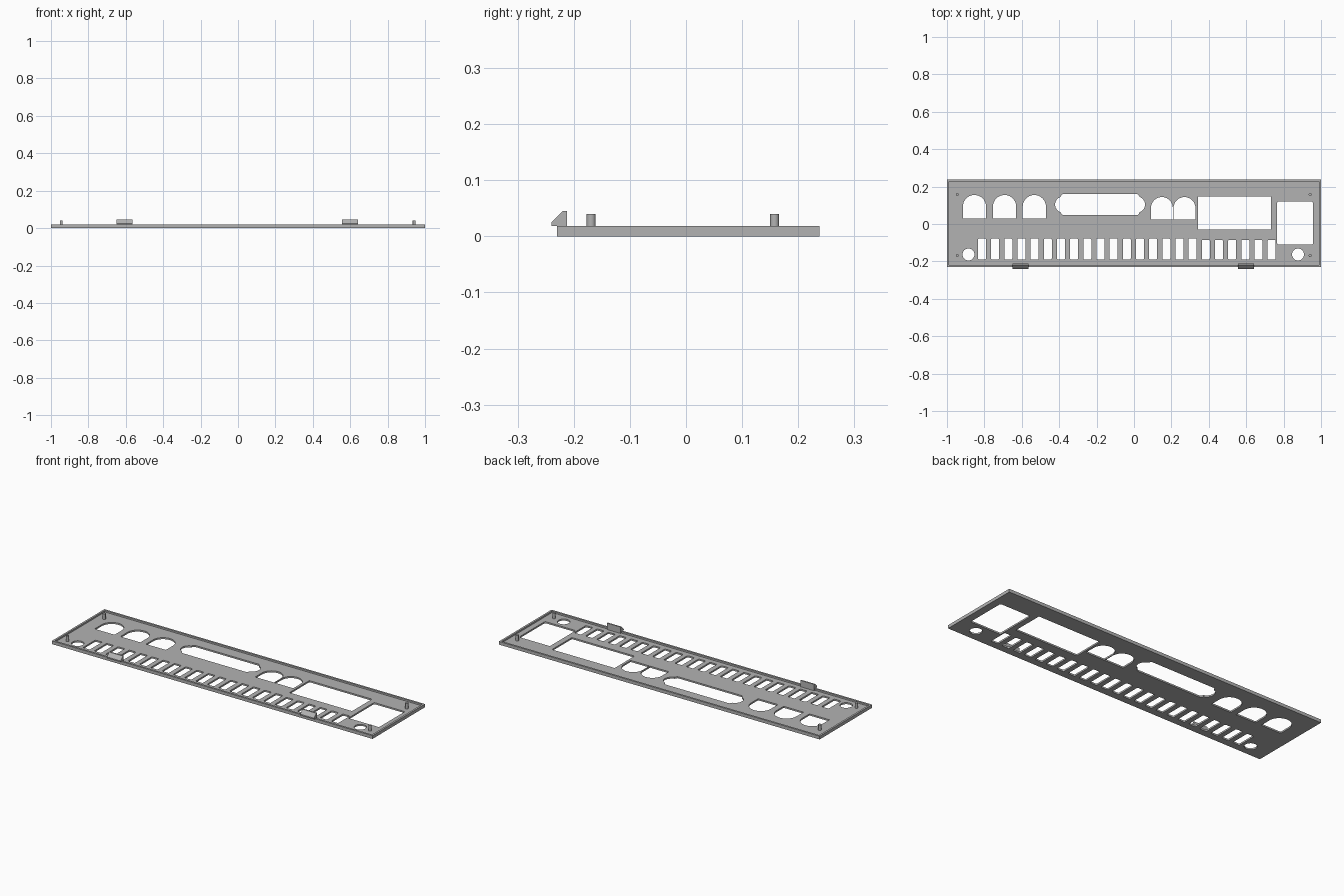
import bpy, bmesh, math

old = bpy.data.objects.get("Cube")
if old:
    bpy.data.objects.remove(old, do_unlink=True)

grey = bpy.data.materials.new("plain grey")
grey.use_nodes = True
colour = (0.45, 0.45, 0.45, 1)
grey.diffuse_color = colour
grey.node_tree.nodes["Principled BSDF"].inputs["Base Color"].default_value = colour

FLOOR, TOP = 0.009, 0.018
BACK, FRONT = 0.238, -0.23


def make_object(name, bm):
    bmesh.ops.recalc_face_normals(bm, faces=bm.faces)
    mesh = bpy.data.meshes.new(name)
    bm.to_mesh(mesh)
    bm.free()
    mesh.materials.append(grey)
    obj = bpy.data.objects.new(name, mesh)
    bpy.context.collection.objects.link(obj)
    return obj


def prism(bm, outline, z0, z1):
    """Upright prism over a closed outline."""
    face = bm.faces.new([bm.verts.new((x, y, z0)) for x, y in outline])
    top = bmesh.ops.extrude_face_region(bm, geom=[face])
    verts = [v for v in top["geom"] if isinstance(v, bmesh.types.BMVert)]
    bmesh.ops.translate(bm, verts=verts, vec=(0, 0, z1 - z0))


def arc(cx, cy, r, a0, a1, n):
    angles = [math.radians(a0 + (a1 - a0) * i / n) for i in range(n + 1)]
    return [(cx + r * math.cos(a), cy + r * math.sin(a)) for a in angles]


def rect(x0, x1, y0, y1, r=0.0):
    if r == 0:
        return [(x0, y0), (x1, y0), (x1, y1), (x0, y1)]
    return (arc(x0 + r, y0 + r, r, 180, 270, 4) + arc(x1 - r, y0 + r, r, 270, 360, 4)
            + arc(x1 - r, y1 - r, r, 0, 90, 4) + arc(x0 + r, y1 - r, r, 90, 180, 4))


def arch(cx, y0, y1, w):
    r = w / 2
    return [(cx - r, y0), (cx + r, y0)] + arc(cx, y1 - r, r, 0, 180, 20)


def circle(cx, cy, r, n=32):
    return arc(cx, cy, r, 0, 360, n)[:-1]


def cut(target, cutter):
    cutter.hide_render = True
    mod = target.modifiers.new("cut", "BOOLEAN")
    mod.operation = "DIFFERENCE"
    mod.solver = "EXACT"
    mod.object = cutter
    bpy.context.view_layer.objects.active = target
    bpy.ops.object.modifier_apply(modifier=mod.name)
    bpy.data.objects.remove(cutter, do_unlink=True)


# Panel with a shallow tray inside a thin rim
bm = bmesh.new()
prism(bm, rect(-1, 1, FRONT, BACK), 0, TOP)
panel = make_object("panel", bm)

bm = bmesh.new()
rim = 0.011
prism(bm, rect(-1 + rim, 1 - rim, FRONT + rim, BACK - rim), FLOOR, TOP + 0.02)
cut(panel, make_object("tray_cutter", bm))

# Openings
holes = [arch(x, 0.03, 0.155, 0.124) for x in (-0.853, -0.692, -0.533)]
holes += [arch(x, 0.024, 0.144, 0.117) for x in (0.149, 0.270)]
holes += [rect(0.342, 0.733, -0.03, 0.147, 0.004), rect(0.765, 0.957, -0.11, 0.12, 0.008)]
holes += [circle(-0.885, -0.163, 0.032), circle(0.877, -0.163, 0.032)]
# Long connector slot with round ears
y_mid, ear, half, c = 0.104, 0.043, 0.057, 0.009
x0, x1 = -0.39, 0.027
holes.append([(x0 + c, y_mid - half), (x1 - c, y_mid - half), (x1, y_mid - half + c)]
             + arc(x1 - 0.011, y_mid, ear, -72, 72, 12)
             + [(x1, y_mid + half - c), (x1 - c, y_mid + half),
                (x0 + c, y_mid + half), (x0, y_mid + half - c)]
             + arc(x0 + 0.011, y_mid, ear, 108, 252, 12) + [(x0, y_mid - half + c)])
# Row of vent slots
for i in range(23):
    x = -0.813 + i * 0.0704
    y_top = -0.078 if i < 17 else -0.085
    holes.append(rect(x - 0.0215, x + 0.0215, -0.19, y_top, 0.006))

bm = bmesh.new()
for outline in holes:
    prism(bm, outline, -0.02, TOP + 0.02)
cut(panel, make_object("opening_cutter", bm))

# Locating pins in the corners
pins = []
for side, sx in (("right", -0.945), ("left", 0.942)):
    for end, y in (("front", -0.169), ("back", 0.158)):
        bm = bmesh.new()
        prism(bm, circle(sx, y, 0.008, 20), FLOOR, 0.04)
        pins.append(make_object(f"{end}_{side}_pin", bm))

# Wedge clips on the front edge
profile = [(-0.24, TOP), (-0.24, 0.025), (-0.22, 0.045), (-0.2125, 0.045),
           (-0.2125, FLOOR), (-0.2195, FLOOR), (-0.2195, TOP)]
for side, x in (("right", -0.607), ("left", 0.599)):
    bm = bmesh.new()
    face = bm.faces.new([bm.verts.new((x - 0.043, y, z)) for y, z in profile])
    ext = bmesh.ops.extrude_face_region(bm, geom=[face])
    moved = [v for v in ext["geom"] if isinstance(v, bmesh.types.BMVert)]
    bmesh.ops.translate(bm, verts=moved, vec=(0.086, 0, 0))
    make_object(f"{side}_clip", bm)

# Smooth the round walls only
bpy.ops.object.select_all(action="DESELECT")
for obj in [panel] + pins:
    obj.select_set(True)
bpy.context.view_layer.objects.active = panel
bpy.ops.object.shade_smooth_by_angle(angle=math.radians(30))
